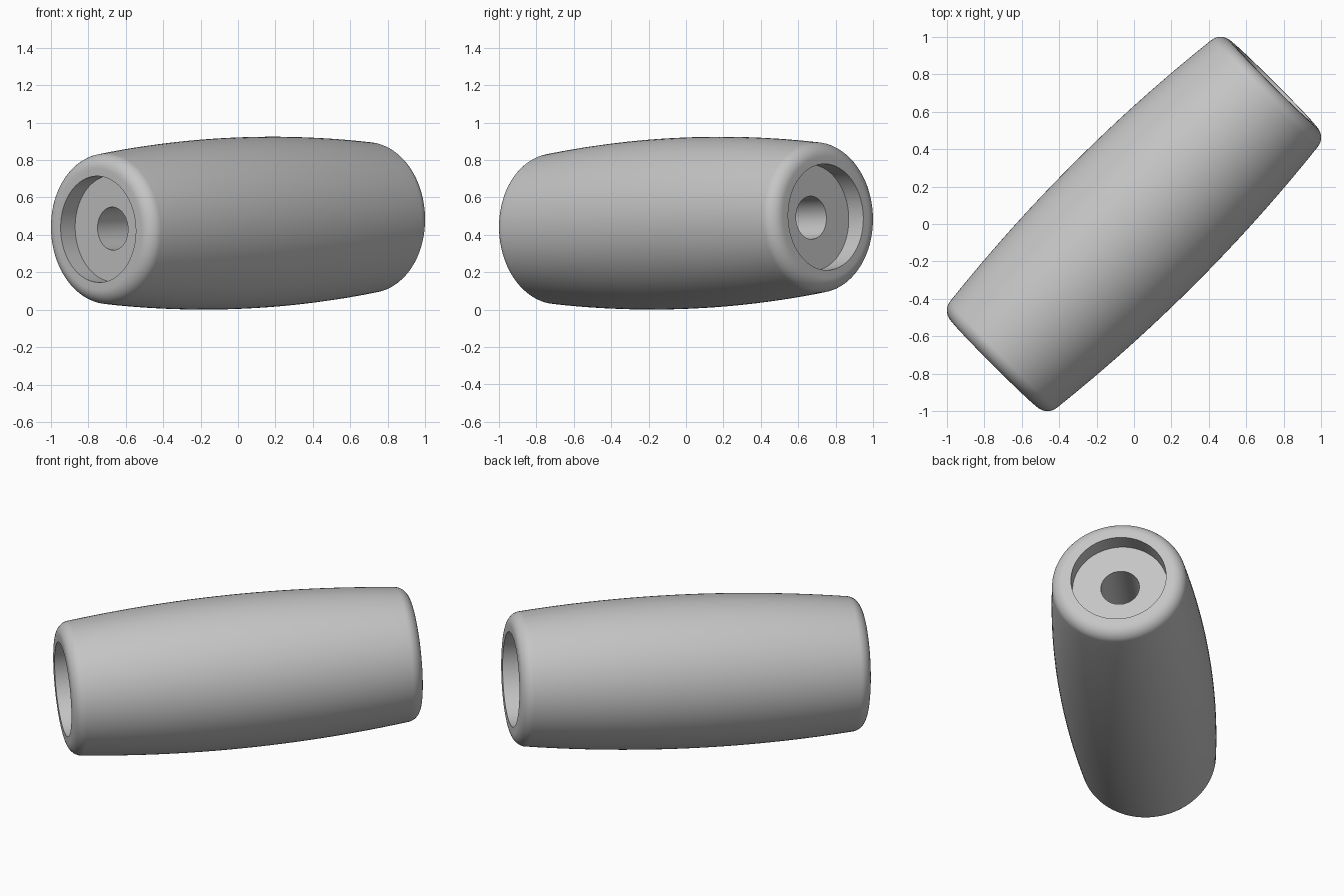
import bpy, bmesh, math
from mathutils import Matrix

if "Cube" in bpy.data.objects:
    bpy.data.objects.remove(bpy.data.objects["Cube"], do_unlink=True)

SIDES = 96
MID_R, BULGE = 0.458, 0.055          # barrel radius and its taper to the ends
HALF, FILLET, RIM_R = 1.057, 0.08, 0.324
RECESS_R, RECESS_DEPTH, BORE_R = 0.284, 0.11, 0.115

grey = bpy.data.materials.new("light grey")
grey.use_nodes = True
colour = (0.56, 0.56, 0.56, 1)
grey.diffuse_color = colour
grey.node_tree.nodes["Principled BSDF"].inputs["Base Color"].default_value = colour

# Half profile (radius, distance along axis): barrel, rounded rim, recess, bore
side_angle = 0.112
join = HALF - FILLET + FILLET * math.sin(side_angle)
half = [(MID_R - BULGE * (i / 12) ** 2, join * i / 12) for i in range(13)]
for i in range(1, 11):
    t = side_angle + (math.pi / 2 - side_angle) * i / 10
    half.append((RIM_R + FILLET * math.cos(t), HALF - FILLET + FILLET * math.sin(t)))
floor = HALF - RECESS_DEPTH
half += [(RECESS_R, HALF), (RECESS_R, floor), (BORE_R, floor)]

# Mirror the profile to the other end and close it through the bore
profile = half + [(r, -a) for r, a in reversed(half[1:])]

# Revolve the closed profile
bm = bmesh.new()
rings = []
for r, a in profile:
    rings.append([bm.verts.new((r * math.cos(k * math.tau / SIDES),
                                r * math.sin(k * math.tau / SIDES), a))
                  for k in range(SIDES)])
for i, ring in enumerate(rings):
    following = rings[(i + 1) % len(rings)]
    for k in range(SIDES):
        n = (k + 1) % SIDES
        bm.faces.new((ring[k], ring[n], following[n], following[k]))
bmesh.ops.recalc_face_normals(bm, faces=bm.faces)

# Lay the sleeve along the diagonal, rising slightly toward the back
tilt = math.radians(1.77)
bm.transform(Matrix.Translation((0, 0, 0.4625))
             @ Matrix.Rotation(math.radians(45), 4, 'Z')
             @ Matrix.Rotation(math.pi / 2 - tilt, 4, 'Y'))

mesh = bpy.data.meshes.new("barrel_sleeve")
bm.to_mesh(mesh)
bm.free()
mesh.materials.append(grey)
sleeve = bpy.data.objects.new("barrel_sleeve", mesh)
bpy.context.collection.objects.link(sleeve)
bpy.ops.object.select_all(action='DESELECT')
bpy.context.view_layer.objects.active = sleeve
sleeve.select_set(True)
bpy.ops.object.shade_smooth_by_angle(angle=math.radians(30))
